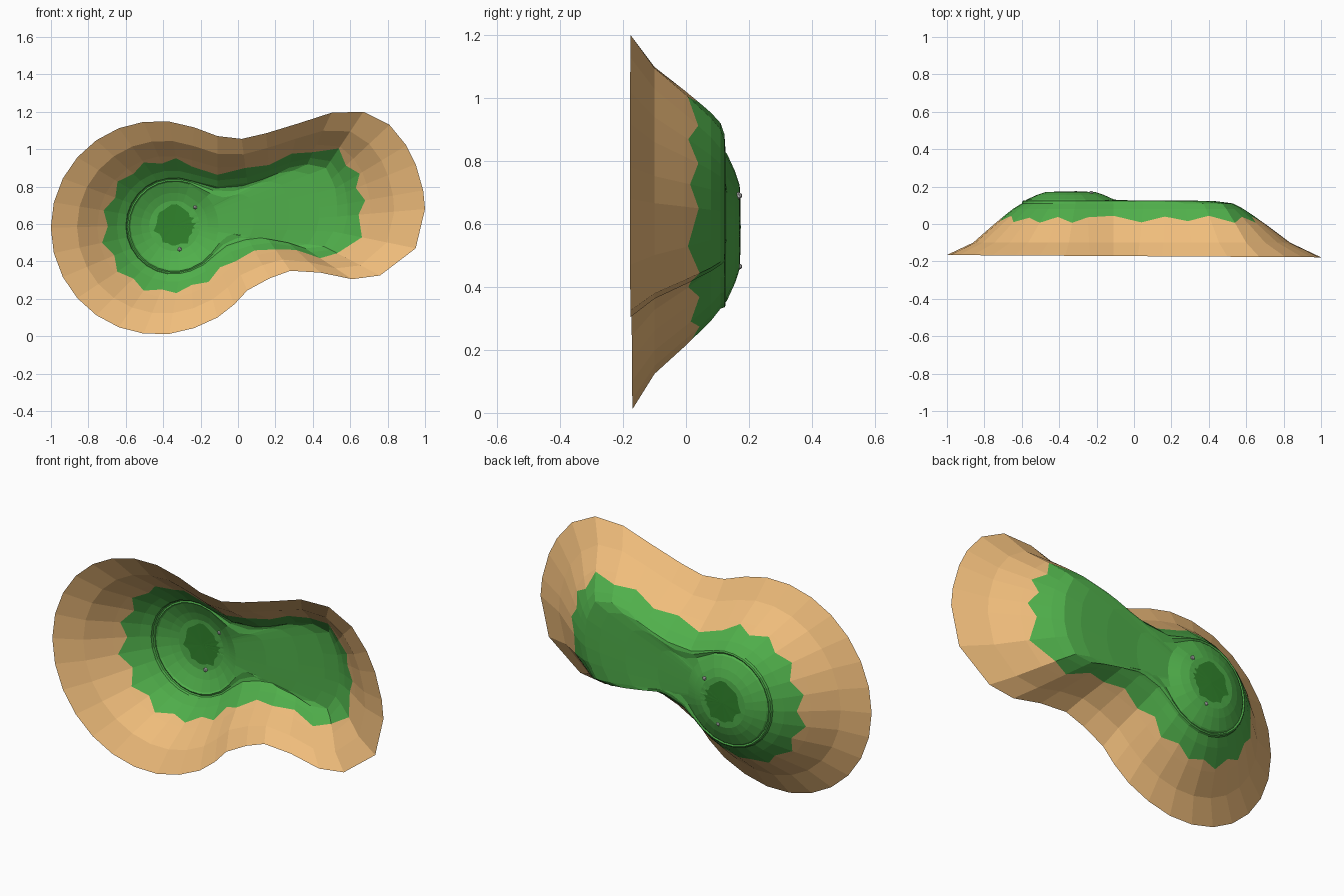
import bpy
import math
import random
from mathutils import Vector

if "Cube" in bpy.data.objects:
    bpy.data.objects.remove(bpy.data.objects["Cube"])

random.seed(4)
HILL = Vector((-0.34, 0.59))


def material(name, rgb):
    m = bpy.data.materials.new(name)
    m.diffuse_color = (*rgb, 1)
    m.use_nodes = True
    m.node_tree.nodes["Principled BSDF"].inputs["Base Color"].default_value = m.diffuse_color
    return m


def arc(cx, cz, r, a):
    return Vector((cx + r * math.cos(a), cz + r * math.sin(a)))


# Paired outlines (x, z): shoreline and plateau edge, counter-clockwise
shore, plateau = [], []
for i in range(17):
    a = math.radians(70 + 220 * i / 16)
    shore.append(arc(-0.43, 0.58, 0.571, a))
    plateau.append(arc(HILL.x, HILL.y, 0.26, a))
right_side = [
    (-.11, .10, -.18, .38), (-.02, .17, -.12, .43), (.05, .245, -.05, .48),
    (.17, .31, .06, .51), (.28, .35, .16, .52), (.44, .34, .27, .50),
    (.61, .305, .36, .47), (.76, .325, .46, .48), (.95, .47, .51, .56),
    (1.0, .68, .53, .64), (.99, .78, .53, .70), (.95, .92, .525, .75),
    (.90, 1.02, .52, .79), (.81, 1.13, .50, .84), (.67, 1.2, .47, .90),
    (.50, 1.195, .37, .92), (.33, 1.14, .27, .90), (.15, 1.085, .17, .86),
    (.02, 1.055, .05, .82), (-.11, 1.07, -.11, .80)]
for bx, bz, px, pz in right_side:
    shore.append(Vector((bx, bz)))
    plateau.append(Vector((px, pz)))
N = len(shore)


def circle(p, r):
    return HILL + (p - HILL).normalized() * r


def slope(t, y):
    return [(*s.lerp(p, t), y) for s, p in zip(shore, plateau)]


def ridge(t, y):
    return [(*p.lerp(circle(p, 0.235), t), y) for p in plateau]


def hill(r, y):
    return [(*circle(p, r), y) for p in plateau]


def shell(name, loops, mat, peak=None):
    """Open strip of quads through the loops, optionally closed by a fan."""
    verts = [(x, y, z) for loop in loops for x, z, y in loop]
    faces = []
    for k in range(len(loops) - 1):
        for i in range(N):
            j = (i + 1) % N
            faces.append((k * N + i, (k + 1) * N + i, (k + 1) * N + j, k * N + j))
    if peak:
        verts.append(peak)
        last = (len(loops) - 1) * N
        faces += [(last + i, len(verts) - 1, last + (i + 1) % N) for i in range(N)]
    me = bpy.data.meshes.new(name)
    me.from_pydata(verts, [], faces)
    me.materials.append(mat)
    ob = bpy.data.objects.new(name, me)
    bpy.context.collection.objects.link(ob)


# Jagged borders between sand, grass and the dark summit
grass_line = []
for i in range(N):
    k = (0.15 if i % 2 else 0.85) + random.uniform(-0.15, 0.15)
    grass_line.append((*shore[i].lerp(plateau[i], 0.65 + 0.12 * k), 0.005 + 0.04 * k))
summit_line = [(*circle(p, random.uniform(0.09, 0.12)), 0.172) for p in plateau]

# Sand skirt
base = [(p.x, p.y, -0.172 - 0.006 * p.x) for p in shore]
shell("sand_slope", [base, slope(0.35, -0.1), slope(0.62, -0.005), grass_line],
      material("sand", (0.87, 0.51, 0.2)))

# Grass cover with ridge and hill
shell("grass_cover",
      [grass_line, slope(0.88, 0.08), slope(1, 0.11), ridge(0.15, 0.122),
       ridge(0.4, 0.126), ridge(0.7, 0.122), ridge(1, 0.13), hill(0.178, 0.156),
       hill(0.135, 0.17), summit_line],
      material("grass", (0.08, 0.43, 0.07)))

# Dark summit patch
shell("summit_patch", [summit_line], material("dark_grass", (0.03, 0.23, 0.025)),
      (HILL.x, 0.174, HILL.y))

# Small rocks near the summit
for i, (x, z) in enumerate([(-0.228, 0.69), (-0.312, 0.465)]):
    bpy.ops.mesh.primitive_ico_sphere_add(subdivisions=1, radius=0.012,
                                          location=(x, 0.167, z))
    bpy.context.object.name = f"rock_{i + 1}"
